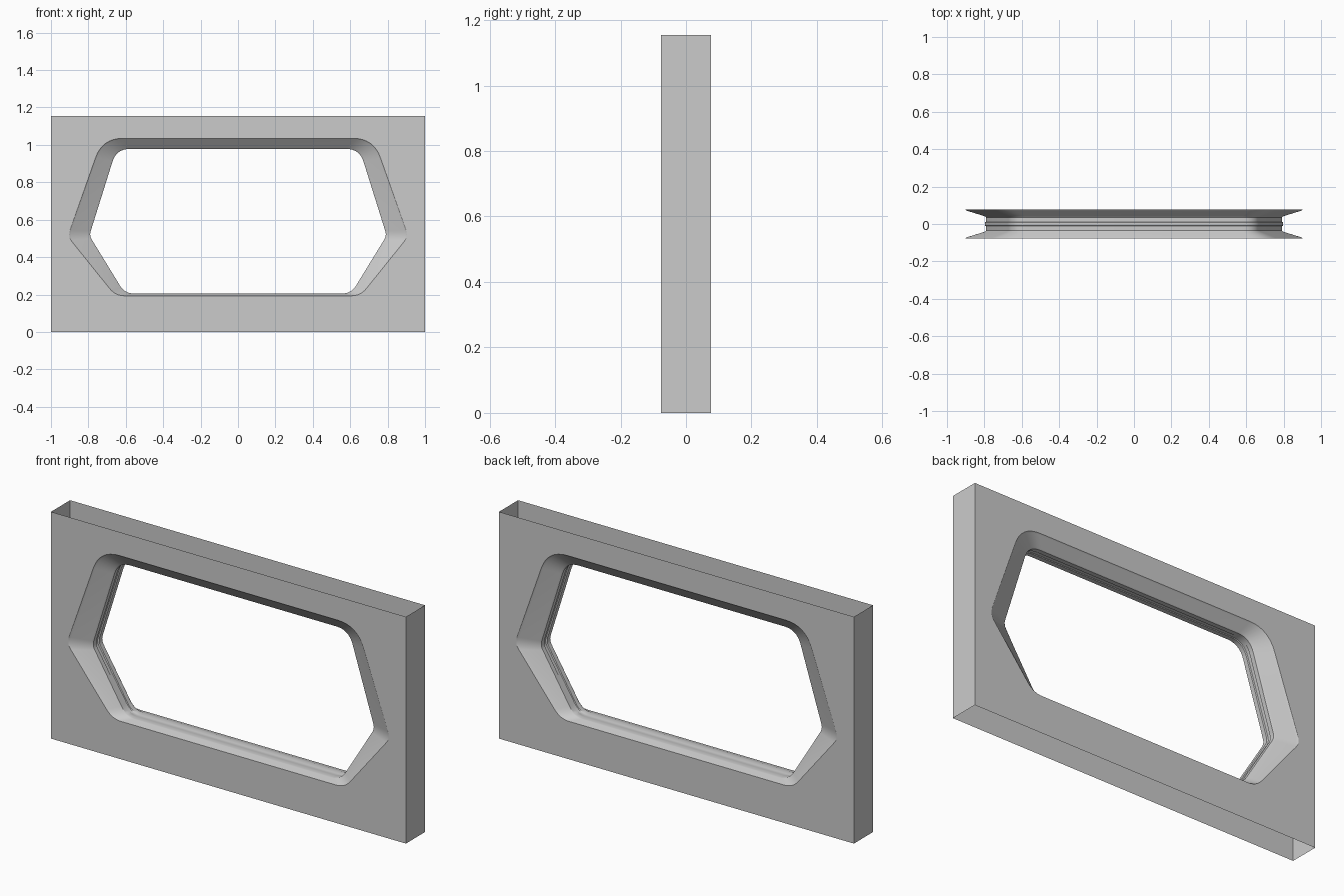
import bpy, bmesh, math
from mathutils import Vector

if "Cube" in bpy.data.objects:
    bpy.data.objects.remove(bpy.data.objects["Cube"])

W, H, D = 1.0, 1.155, 0.077

# right half of the opening, bottom to top: (outer point, inner point, outer radius, inner radius)
half = [((0.655, 0.193), (0.605, 0.205), 0.05, 0.05),
        ((0.91, 0.51), (0.795, 0.515), 0.035, 0.025),
        ((0.725, 1.035), (0.65, 0.978), 0.11, 0.07)]
mir = lambda p: (-p[0], p[1])
corners = half + [(mir(a), mir(b), r, s) for a, b, r, s in reversed(half)]


def rounded(points, radii, seg=8):
    """Closed outline with softened corners."""
    out = []
    n = len(points)
    for i, r in enumerate(radii):
        c = Vector(points[i])
        a = c + (Vector(points[i - 1]) - c).normalized() * r
        b = c + (Vector(points[(i + 1) % n]) - c).normalized() * r
        for k in range(seg + 1):
            t = k / seg
            out.append(a * (1 - t) ** 2 + c * 2 * t * (1 - t) + b * t * t)
    return out


outer = rounded([c[0] for c in corners], [c[2] for c in corners])
inner = rounded([c[1] for c in corners], [c[3] for c in corners])


def make(name, bm, angle=30):
    bmesh.ops.recalc_face_normals(bm, faces=bm.faces)
    me = bpy.data.meshes.new(name)
    bm.to_mesh(me)
    bm.free()
    ob = bpy.data.objects.new(name, me)
    bpy.context.collection.objects.link(ob)
    bpy.ops.object.select_all(action='DESELECT')
    ob.select_set(True)
    bpy.context.view_layer.objects.active = ob
    bpy.ops.object.shade_smooth_by_angle(angle=math.radians(angle))
    return ob


def ring(bm, pts, y):
    return [bm.verts.new((p[0], y, p[1])) for p in pts]


def loop_edges(bm, vs):
    return [bm.edges.new((vs[i - 1], vs[i])) for i in range(len(vs))]


# front and back wall skins with the opening, closed at the two ends only
bm = bmesh.new()
rect = [(-W, 0), (W, 0), (W, H), (-W, H)]
skins = []
for y in (-D, D):
    box = ring(bm, rect, y)
    edges = loop_edges(bm, box) + loop_edges(bm, ring(bm, outer, y))
    bmesh.ops.triangle_fill(bm, use_beauty=True, use_dissolve=False,
                            edges=edges, normal=(0, 1, 0))
    skins.append(box)
f, b = skins
bm.faces.new((f[1], b[1], b[2], f[2]))
bm.faces.new((f[0], f[3], b[3], b[0]))
make("wall_shell", bm)

# window reveal: slopes in from both skins to a narrow inner rim with a shallow groove
section = [(1, -D), (0.92, -0.071), (0.08, -0.042), (0, -0.036), (0, -0.012),
           (0.06, -0.009)]
section += [(t, -y) for t, y in reversed(section)]
bm = bmesh.new()
rings = [ring(bm, [i.lerp(o, t) for i, o in zip(inner, outer)], y) for t, y in section]
for r0, r1 in zip(rings, rings[1:]):
    for i in range(len(r0)):
        bm.faces.new((r0[i - 1], r0[i], r1[i], r1[i - 1]))
make("window_frame", bm)
